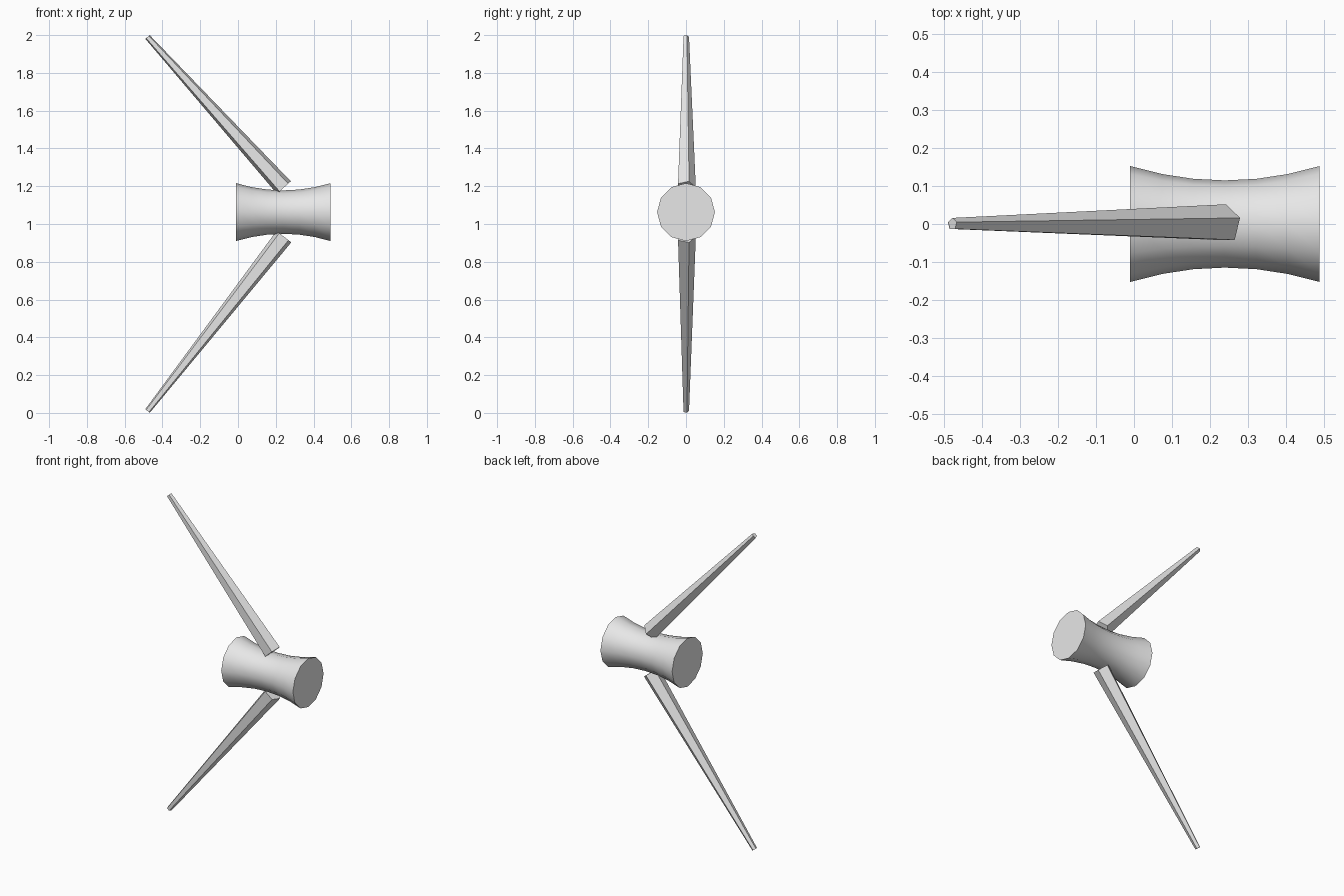
import bpy
import bmesh
import math
from mathutils import Vector

if "Cube" in bpy.data.objects:
    bpy.data.objects.remove(bpy.data.objects["Cube"], do_unlink=True)

grey = bpy.data.materials.new("light grey")
grey.use_nodes = True
grey.diffuse_color = (0.8, 0.8, 0.8, 1)
grey.node_tree.nodes["Principled BSDF"].inputs["Base Color"].default_value = (0.8, 0.8, 0.8, 1)


def loft(name, rings, sides, axis):
    """Capped tube through (centre, radius) rings, with one corner towards +y."""
    bm = bmesh.new()
    out = Vector((0, 1, 0))
    across = axis.normalized().cross(out)
    loops = []
    for centre, radius in rings:
        angles = [2 * math.pi * i / sides for i in range(sides)]
        loops.append([bm.verts.new(centre + radius * (out * math.cos(a) + across * math.sin(a)))
                      for a in angles])
    for low, high in zip(loops, loops[1:]):
        for i in range(sides):
            j = (i + 1) % sides
            bm.faces.new((low[i], low[j], high[j], high[i]))
    bm.faces.new(loops[0])
    bm.faces.new(loops[-1])
    bmesh.ops.recalc_face_normals(bm, faces=bm.faces)
    mesh = bpy.data.meshes.new(name)
    bm.to_mesh(mesh)
    bm.free()
    mesh.materials.append(grey)
    obj = bpy.data.objects.new(name, mesh)
    bpy.context.collection.objects.link(obj)
    return obj


# Waisted spool lying along x
middle = Vector((0.24, 0, 1.063))
half, waist, flare = 0.25, 0.115, 0.038
steps = [k / 3 for k in range(-3, 4)]
spool = loft("spool_hub",
             [(middle + Vector((half * t, 0, 0)), waist + flare * t * t) for t in steps],
             12, Vector((1, 0, 0)))
bpy.context.view_layer.objects.active = spool
spool.select_set(True)
bpy.ops.object.shade_smooth_by_angle(angle=math.radians(40))

# Tapered five-sided arms sweeping away from the hub
for name, root_z, tip_z in (("upper_arm", 1.193, 1.99), ("lower_arm", 0.933, 0.01)):
    root = Vector((0.243, 0, root_z))
    tip = Vector((-0.479, 0, tip_z))
    loft(name, [(root, 0.052), (tip, 0.016)], 5, tip - root)
